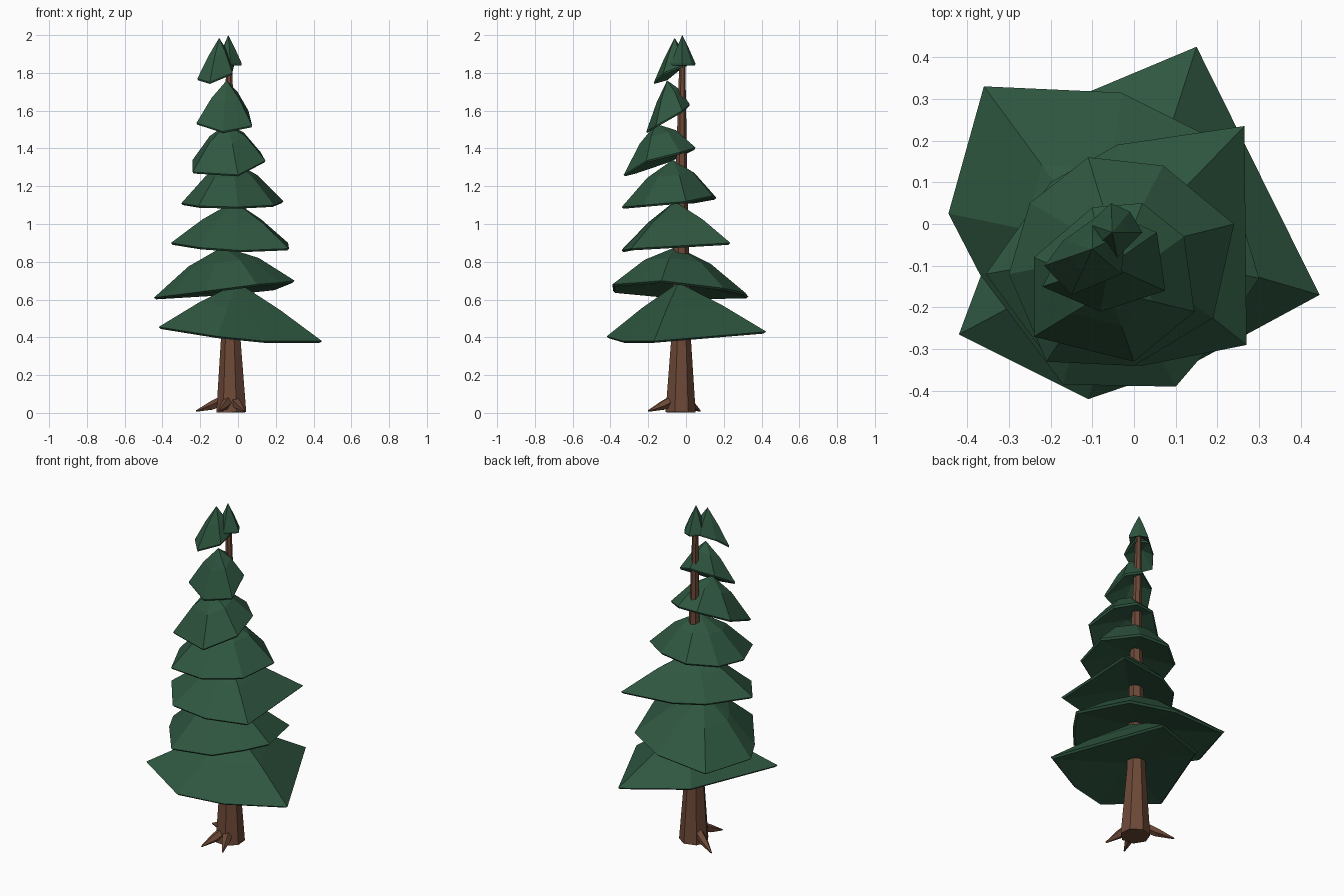
import bpy, bmesh
from math import sin, cos, tau
from mathutils import Vector

cube = bpy.data.objects.get("Cube")
if cube:
    bpy.data.objects.remove(cube, do_unlink=True)


def make_material(name, color):
    mat = bpy.data.materials.new(name)
    mat.use_nodes = True
    mat.diffuse_color = color
    mat.node_tree.nodes["Principled BSDF"].inputs["Base Color"].default_value = color
    return mat


needle_green = make_material("needle green", (0.028, 0.094, 0.051, 1))
bark_brown = make_material("bark brown", (0.15, 0.066, 0.038, 1))


def finish(name, bm, material):
    bmesh.ops.recalc_face_normals(bm, faces=bm.faces[:])
    mesh = bpy.data.meshes.new(name)
    bm.to_mesh(mesh)
    bm.free()
    mesh.materials.append(material)
    obj = bpy.data.objects.new(name, mesh)
    bpy.context.scene.collection.objects.link(obj)
    return obj


def bridge(bm, lower, upper):
    count = len(lower)
    for i in range(count):
        j = (i + 1) % count
        bm.faces.new((lower[i], lower[j], upper[j], upper[i]))


def fan(bm, ring, tip):
    for i, vert in enumerate(ring):
        bm.faces.new((vert, ring[(i + 1) % len(ring)], tip))


def branch_tier(name, apex, rim, bulge=0.03, lip=0.01, hollow=0.05):
    """Ragged cone of needles: apex, bulging middle, drooping rim, hollow underside."""
    bm = bmesh.new()
    apex = Vector(apex)
    rim = [Vector(p) for p in rim]
    middle = sum(rim, Vector()) / len(rim)
    shoulder = [bm.verts.new(apex.lerp(p, 0.5) + Vector((0, 0, bulge))) for p in rim]
    edge = [bm.verts.new(p) for p in rim]
    under = [bm.verts.new(p.lerp(middle, 0.03) - Vector((0, 0, lip))) for p in rim]
    fan(bm, shoulder, bm.verts.new(apex))
    bridge(bm, edge, shoulder)
    bridge(bm, under, edge)
    fan(bm, under, bm.verts.new(middle + Vector((0, 0, hollow))))
    return finish(name, bm, needle_green)


def tapered_limb(name, path, radii, sides):
    """Faceted limb through the path points, with rings facing along the path."""
    bm = bmesh.new()
    path = [Vector(p) for p in path]
    turn = (path[-1] - path[0]).to_track_quat('Z', 'Y')
    rings = []
    for point, radius in zip(path, radii):
        rings.append([bm.verts.new(point + turn @ Vector(
            (radius * cos(tau * i / sides), radius * sin(tau * i / sides), 0)))
            for i in range(sides)])
    for lower, upper in zip(rings, rings[1:]):
        bridge(bm, lower, upper)
    bm.faces.new(rings[0])
    bm.faces.new(rings[-1])
    return finish(name, bm, bark_brown)


# Trunk and roots
tapered_limb("trunk",
             [(-.033, -.03, .003), (-.037, -.027, .4), (-.037, -.025, 1.2), (-.048, -.02, 1.87)],
             [.082, .053, .033, .016], 7)
root_tips = [(-.1, -.2, .01), (.035, -.195, .01), (-.22, .075, .01)]
for number, tip in enumerate(root_tips):
    tip = Vector(tip)
    start = Vector((-.035, -.03, .085))
    knee = start.lerp(tip, 0.55) - Vector((0, 0, .005))
    tapered_limb(f"root_{number + 1}", [start, knee, tip], [.03, .024, .004], 5)

# Branch tiers from the ground up
branch_tier("tier_1", (.0, -.04, .69),
            [(.445, -.17, .38), (.15, .425, .43), (-.22, .27, .465), (-.42, -.265, .455),
             (-.11, -.42, .405), (.14, -.335, .38)], .01)
branch_tier("tier_2", (-.08, -.05, .88),
            [(.3, -.13, .7), (.2, .2, .66), (-.03, .315, .635), (-.36, .33, .615),
             (-.445, .025, .61), (-.37, -.12, .62), (-.17, -.385, .645), (.1, -.39, .68),
             (.22, -.25, .69)], .03)
branch_tier("tier_3", (-.02, -.06, 1.12),
            [(.265, .235, .9), (-.04, .19, .9), (-.2, .1, .9), (-.355, -.12, .9),
             (-.2, -.33, .875), (.02, -.34, .86), (.27, -.29, .87)], .015)
branch_tier("tier_4", (-.04, -.07, 1.34),
            [(.24, .0, 1.12), (.07, .14, 1.15), (-.11, .16, 1.14),
             (-.25, .05, 1.12), (-.3, -.12, 1.11), (-.21, -.33, 1.095), (.0, -.34, 1.09),
             (.19, -.225, 1.1)], .03)
branch_tier("tier_5", (-.06, -.16, 1.53),
            [(.145, -.21, 1.335), (.12, -.03, 1.38), (.02, .05, 1.405), (-.1, .04, 1.4),
             (-.24, -.08, 1.34), (-.24, -.27, 1.275), (.0, -.33, 1.26)], .03)
branch_tier("tier_6", (-.06, -.1, 1.76),
            [(.075, -.16, 1.52), (.055, -.02, 1.6), (-.04, .02, 1.635), (-.16, -.04, 1.6),
             (-.22, -.15, 1.535), (-.08, -.21, 1.49)], .02)

# Twin top: a leaning clump and the upright tip
branch_tier("leaning_top", (-.1, -.06, 1.985),
            [(-.03, -.12, 1.8), (-.02, -.02, 1.84), (-.1, .01, 1.85), (-.17, -.04, 1.82),
             (-.215, -.1, 1.77), (-.15, -.17, 1.75)], .01, .01, .03)
branch_tier("tip", (-.052, -.02, 2.0),
            [(.02, -.02, 1.85), (-.01, .03, 1.85), (-.055, .05, 1.85), (-.11, .0, 1.85),
             (-.1, -.06, 1.85), (-.04, -.08, 1.85)], .005, .01, .02)
